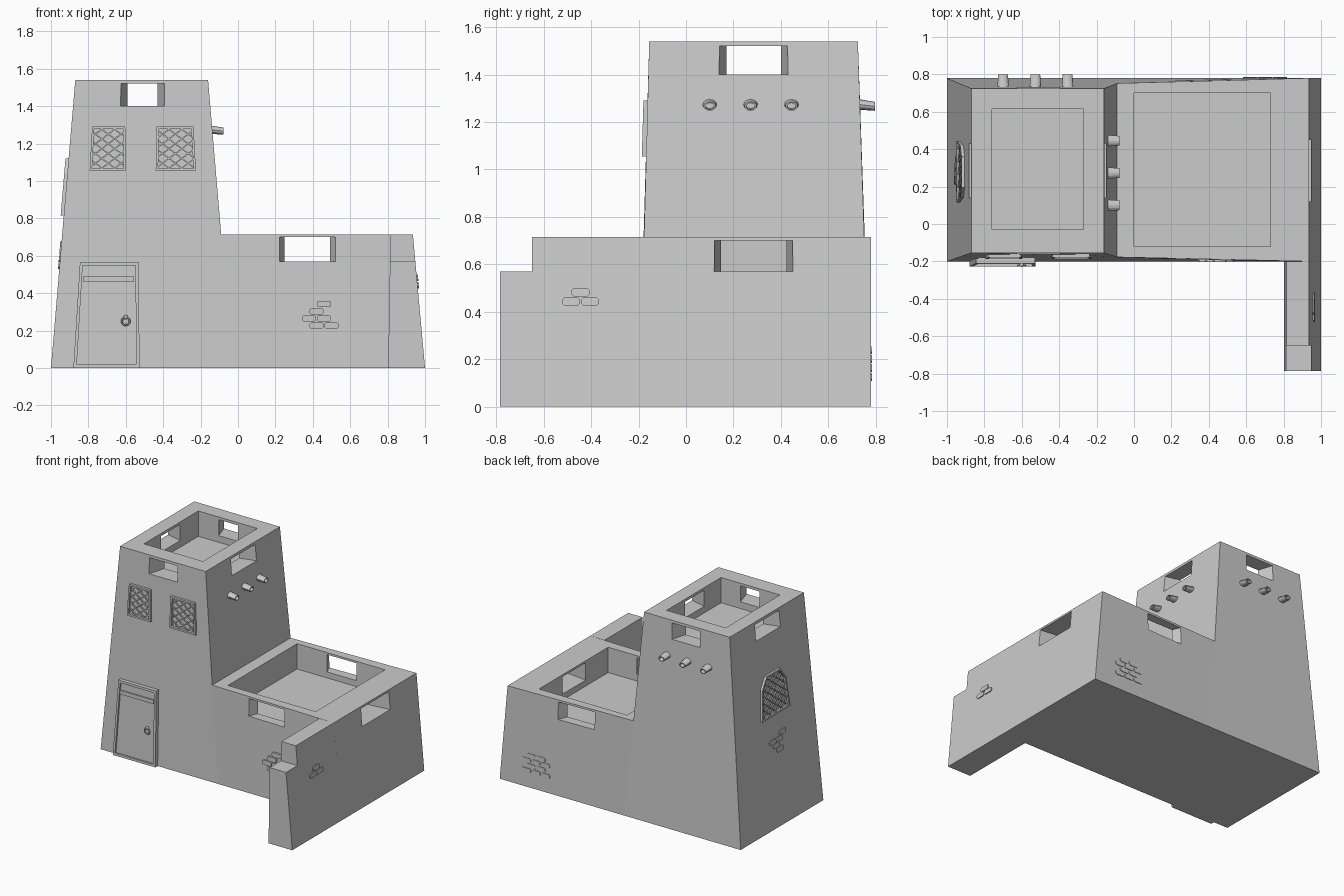
import bpy, bmesh, math
from mathutils import Vector as V

if "Cube" in bpy.data.objects:
    bpy.data.objects.remove(bpy.data.objects["Cube"])


def make(name, bm):
    bmesh.ops.recalc_face_normals(bm, faces=bm.faces)
    me = bpy.data.meshes.new(name)
    bm.to_mesh(me)
    bm.free()
    ob = bpy.data.objects.new(name, me)
    bpy.context.collection.objects.link(ob)
    return ob


def bridge(bm, rings, cap=True, loop=False):
    # skin matching closed rings of points
    vs = [[bm.verts.new(p) for p in r] for r in rings]
    n = len(vs[0])
    pairs = list(zip(vs, vs[1:])) + ([(vs[-1], vs[0])] if loop else [])
    for a, b in pairs:
        for i in range(n):
            j = (i + 1) % n
            bm.faces.new((a[i], a[j], b[j], b[i]))
    if cap and not loop:
        bm.faces.new(vs[0])
        bm.faces.new(vs[-1])


class Wall:
    # sloped wall: u runs along it, v is height, d is distance outward
    def __init__(self, o, u, v, n):
        self.o, self.u, self.v, self.n = V(o), V(u), V(v), V(n)

    def ring(self, pts, d):
        return [self.o + self.u * a + self.v * b + self.n * d for a, b in pts]


front = Wall((0, -.2, 0), (1, 0, 0), (0, .029, 1), (0, -1, 0))
flat_front = Wall((0, -.197, 0), (1, 0, 0), (0, 0, 1), (0, -1, 0))
back = Wall((0, .779, 0), (1, 0, 0), (0, -.01, 1), (0, 1, 0))
left = Wall((-1, 0, 0), (0, 1, 0), (.0844, 0, 1), (-1, 0, 0))
right = Wall((1, 0, 0), (0, 1, 0), (-.091, 0, 1), (1, 0, 0))


def slab(bm, wall, pts, d0, d1):
    bridge(bm, [wall.ring(pts, d0), wall.ring(pts, d1)])


def inset(pts, t):
    # shrink a polygon towards its box centre by about t
    us, vs = [p[0] for p in pts], [p[1] for p in pts]
    cu, cv = (min(us) + max(us)) / 2, (min(vs) + max(vs)) / 2
    su, sv = 1 - 2 * t / (max(us) - min(us)), 1 - 2 * t / (max(vs) - min(vs))
    return [(cu + (a - cu) * su, cv + (b - cv) * sv) for a, b in pts]


def frame(bm, wall, pts, t, d0, d1):
    i = inset(pts, t)
    bridge(bm, [wall.ring(pts, d0), wall.ring(pts, d1), wall.ring(i, d1), wall.ring(i, d0)], loop=True)


# main body: wide base with sloped tower on its left
bm = bmesh.new()
rows = [[(-1, -.2, .78), (-.03, -.2, .78), (1, -.2, .78)],
        [(-.94, -.179, .754), (-.09, -.177, .752), (.935, -.2, .78)],
        [(-.87, -.155, .725), (-.16, -.155, .725)]]
F, B = [[[bm.verts.new((p[0], p[k], z)) for p in r] for r, z in zip(rows, (0, .715, 1.54))] for k in (1, 2)]
for r, c in ((0, 0), (0, 1), (1, 0)):
    for s in (F, B):
        bm.faces.new((s[r][c], s[r][c + 1], s[r + 1][c + 1], s[r + 1][c]))
for a, b in (((0, 0), (0, 1)), ((0, 1), (0, 2)), ((0, 2), (1, 2)), ((1, 2), (1, 1)),
             ((1, 1), (2, 1)), ((2, 1), (2, 0)), ((2, 0), (1, 0)), ((1, 0), (0, 0))):
    bm.faces.new((F[a[0]][a[1]], F[b[0]][b[1]], B[b[0]][b[1]], B[a[0]][a[1]]))
body = make("house_body", bm)


def rect(x0, x1, y0, y1):
    return [(x0, y0), (x1, y0), (x1, y1), (x0, y1)]


def cut(bm):
    c = make("cutter", bm)
    c.hide_render = True
    m = body.modifiers.new("cut", 'BOOLEAN')
    m.operation, m.solver, m.object = 'DIFFERENCE', 'EXACT', c
    bpy.context.view_layer.objects.active = body
    bpy.ops.object.modifier_apply(modifier=m.name)
    bpy.data.objects.remove(c)


# sunken roof terraces
for r, z in (((-.76, -.27, -.03, .615), 1.35), ((0, .73, -.12, .70), .525)):
    bm = bmesh.new()
    bridge(bm, [[(x, y, h) for x, y in rect(*r)] for h in (z, z + .4)])
    cut(bm)

# flared parapet openings: axis, outer, inner, centre, outer and inner half width, heights
for ax, o, i, c, w0, w1, z0, z1 in (
        ('y', -.158, -.03, -.51, .117, .08, 1.4, 1.52), ('y', .729, .615, -.51, .117, .08, 1.4, 1.52),
        ('x', -.152, -.27, .285, .145, .115, 1.4, 1.52), ('x', -.88, -.76, .285, .145, .115, 1.4, 1.52),
        ('y', -.19, -.12, .37, .15, .122, .57, .7), ('y', .77, .70, .37, .15, .122, .57, .7),
        ('x', .94, .73, .285, .165, .138, .57, .7)):
    rings = []
    for t in (-.4, 1.2):
        d, w = o + (i - o) * t, w0 + (w1 - w0) * t
        rings.append([(d, a, z) if ax == 'x' else (a, d, z) for a, z in rect(c - w, c + w, z0, z1)])
    bm = bmesh.new()
    bridge(bm, rings)
    cut(bm)

# stepped wing wall
bm = bmesh.new()
side = [(-.2, 0), (-.785, 0), (-.785, .57), (-.65, .57), (-.65, .715), (-.2, .715)]
bridge(bm, [[(.803 + .017 * z, y, z) for y, z in side], [(1 - .091 * z, y, z) for y, z in side]])
make("wing_wall", bm)

# door with frame, strap and ring handle
door = [(-.88, 0), (-.527, 0), (-.53, .565), (-.845, .565)]
bm = bmesh.new()
frame(bm, front, door, .018, -.01, .028)
make("door_frame", bm)
bm = bmesh.new()
slab(bm, front, inset(door, .015), -.01, .015)
make("door_panel", bm)
bm = bmesh.new()
slab(bm, front, rect(-.83, -.555, .462, .49), .01, .025)
make("door_strap", bm)
bpy.ops.mesh.primitive_torus_add(major_segments=16, minor_segments=6, major_radius=.021, minor_radius=.005,
                                 location=(-.6, -.222, .25), rotation=(math.pi / 2, 0, 0))
bpy.context.object.name = "door_ring"
bpy.ops.mesh.primitive_uv_sphere_add(segments=10, ring_count=6, radius=.012, location=(-.6, -.218, .272))
bpy.context.object.name = "door_knob"


def clip(p, d, poly):
    # part of a line inside a convex counterclockwise polygon
    t0, t1 = -9, 9
    for (ax, ay), (bx, by) in zip(poly, poly[1:] + poly[:1]):
        nx, ny = -(by - ay), bx - ax
        num, den = (p[0] - ax) * nx + (p[1] - ay) * ny, d[0] * nx + d[1] * ny
        if abs(den) < 1e-9:
            if num < 0:
                return None
        elif den > 0:
            t0 = max(t0, -num / den)
        else:
            t1 = min(t1, -num / den)
    return (t0, t1) if t1 - t0 > .015 else None


def lattice_window(name, wall, pts):
    bm = bmesh.new()
    frame(bm, wall, pts, .013, -.01, .017)
    inner = inset(pts, .01)
    cu = sum(p[0] for p in pts) / len(pts)
    cv = (min(p[1] for p in pts) + max(p[1] for p in pts)) / 2
    for s in (-1, 1):
        d = (math.cos(.65), s * math.sin(.65))
        for k in range(-6, 7):
            p = (cu, cv + (k + .5) * .052)
            t = clip(p, d, inner)
            if t:
                n = (-d[1] * .0035, d[0] * .0035)
                q = [(p[0] + d[0] * a + n[0] * b, p[1] + d[1] * a + n[1] * b)
                     for a, b in ((t[0], -1), (t[1], -1), (t[1], 1), (t[0], 1))]
                slab(bm, wall, q, -.01, .009 + s * .001)
    make(name, bm)


# lattice windows
lattice_window("front_window_left", front, [(-.793, 1.055), (-.598, 1.055), (-.603, 1.29), (-.78, 1.29)])
lattice_window("front_window_right", front, [(-.44, 1.055), (-.225, 1.055), (-.238, 1.29), (-.435, 1.29)])
lattice_window("side_window", left, [(.115, .815), (.445, .815), (.42, 1.04), (.36, 1.12), (.195, 1.12), (.14, 1.04)])


# hollow drain spouts on the tower's right and back
def spout(name, start, out):
    bm = bmesh.new()
    out = V(out)
    across = out.cross(V((0, 0, 1)))
    rings = []
    for d, r in ((-.02, .032), (.065, .026), (.065, .019), (.03, .019)):
        c = V(start) + out * d - V((0, 0, d * .12))
        rings.append([c + across * r * math.cos(a) + V((0, 0, .72 * r * math.sin(a)))
                      for a in (math.tau * k / 12 for k in range(12))])
    bridge(bm, rings)
    make(name, bm)


for k in range(3):
    spout(f"right_spout_{k}", (-.142, .10 + .1725 * k, 1.274), (1, 0, 0))
    spout(f"back_spout_{k}", (-.70 + .1725 * k, .733, 1.274), (0, 1, 0))


# patches of exposed bricks
def bricks(name, wall, centres):
    bm = bmesh.new()
    w, h, c = .038, .017, .009
    o = [(-w + c, -h), (w - c, -h), (w, -h + c), (w, h - c), (w - c, h), (-w + c, h), (-w, h - c), (-w, -h + c)]
    for u, v in centres:
        slab(bm, wall, [(u + a, v + b) for a, b in o], -.015, .007)
    make(name, bm)


bricks("front_bricks", flat_front, [(.46, .342), (.42, .303), (.38, .265), (.46, .265), (.42, .227), (.5, .227)])
bricks("right_bricks", right, [(-.485, .443), (-.405, .443), (-.445, .482)])
bricks("back_bricks", back, [(.62 + .08 * i + .04 * (j % 2), .125 + .038 * j)
                             for j in range(4) for i in range(3 - j % 2)])
bricks("left_bricks", left, [(.29, .585), (.25, .623), (.33, .623), (.21, .661), (.25, .547)])
